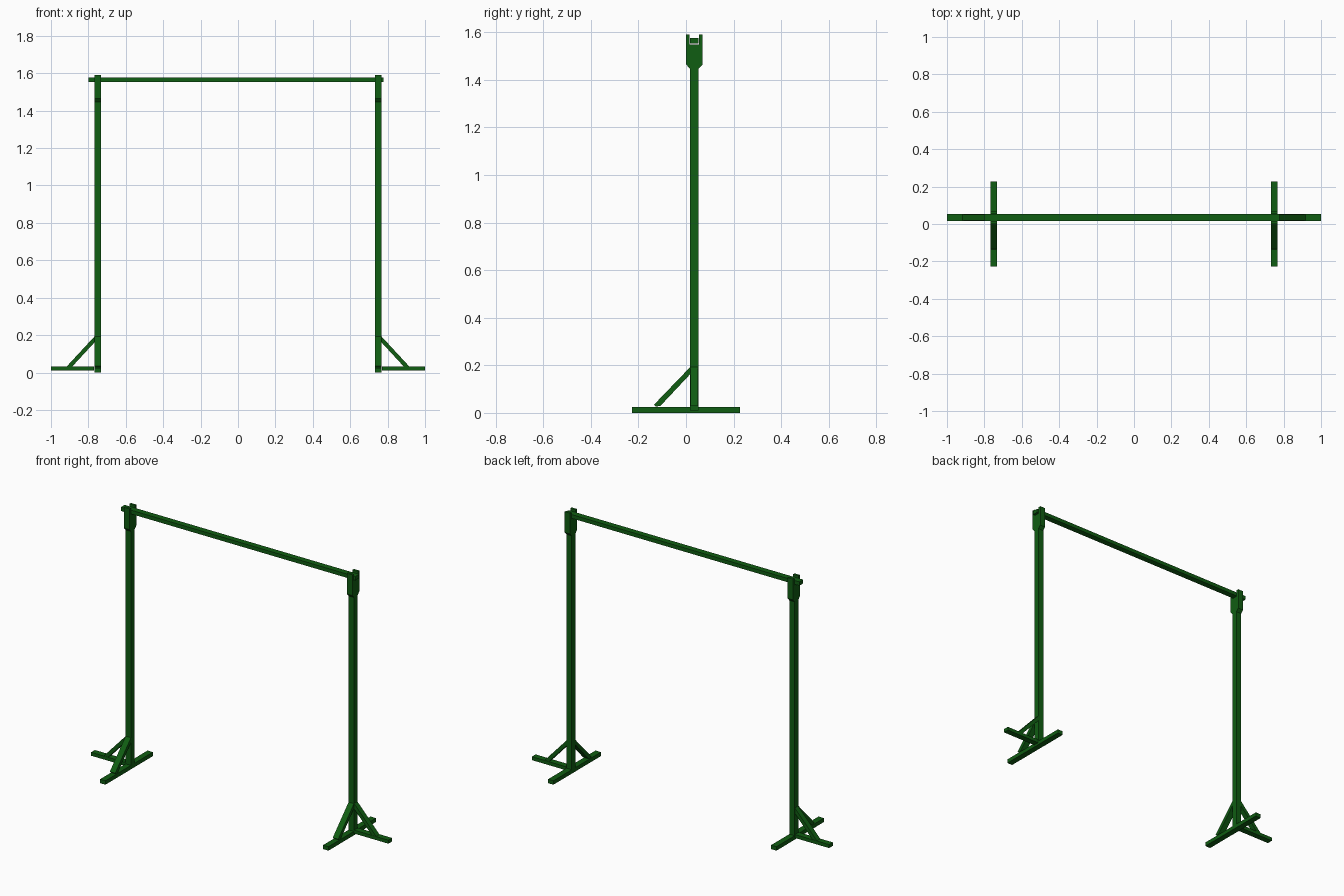
import bpy, bmesh
from mathutils import Vector

if "Cube" in bpy.data.objects:
    bpy.data.objects.remove(bpy.data.objects["Cube"])

green = bpy.data.materials.new("dark_green")
green.diffuse_color = (0.005, 0.11, 0.006, 1)
green.use_nodes = True
green.node_tree.nodes["Principled BSDF"].inputs["Base Color"].default_value = green.diffuse_color

POST_X, POST_Y, HALF = 0.75, 0.035, 0.018


def prism(name, profile, axis, lo, hi, mirror=True):
    """Extrude a 2D profile (other axis, z) along x or y; optionally mirror in x."""
    def point(p, d):
        return (d, p[0], p[1]) if axis == 'X' else (p[0], d, p[1])
    bm = bmesh.new()
    face = bm.faces.new([bm.verts.new(point(p, lo)) for p in profile])
    ext = bmesh.ops.extrude_face_region(bm, geom=[face])
    verts = [v for v in ext["geom"] if isinstance(v, bmesh.types.BMVert)]
    shift = Vector((hi - lo, 0, 0)) if axis == 'X' else Vector((0, hi - lo, 0))
    bmesh.ops.translate(bm, verts=verts, vec=shift)
    bmesh.ops.recalc_face_normals(bm, faces=bm.faces)
    mesh = bpy.data.meshes.new(name)
    bm.to_mesh(mesh)
    bm.free()
    mesh.materials.append(green)
    obj = bpy.data.objects.new(name, mesh)
    bpy.context.collection.objects.link(obj)
    if mirror:
        mod = obj.modifiers.new("mirror", 'MIRROR')
        mod.use_axis[0] = True
        mod.use_mirror_merge = False
    return obj


def rect(a, b, z0, z1):
    return [(a, z0), (b, z0), (b, z1), (a, z1)]


x0, x1 = POST_X - HALF, POST_X + HALF
y0, y1 = POST_Y - HALF, POST_Y + HALF

# Feet: a long cross foot and a short outward foot on each side
prism("cross_foot", rect(-0.228, 0.228, 0, 0.024), 'X', x0, x1)
prism("outward_foot", rect(0.77, 1.0, 0.011, 0.032), 'Y', y0, y1)

# Upright posts
prism("post", rect(y0, y1, 0.024, 1.448), 'X', x0, x1)

# Diagonal braces, one to the front and one outward
prism("front_brace", [(y0, 0.192), (-0.135, 0.034), (-0.126, 0.026),
                      (-0.107, 0.03), (y0, 0.162)], 'X', x0, x1)
prism("outward_brace", [(x1, 0.192), (0.918, 0.03), (0.888, 0.03),
                        (x1, 0.16)], 'Y', y0 + 0.002, y1 - 0.002)

# Forked heads that cradle the crossbar
half_fork = [(HALF, 1.446), (0.034, 1.464), (0.034, 1.59), (0.02, 1.59), (0.02, 1.549)]
fork = [(POST_Y + y, z) for y, z in half_fork]
fork += [(POST_Y - y, z) for y, z in reversed(half_fork)]
prism("fork_head", fork, 'X', x0, x1)

# Crossbar resting in the forks
prism("crossbar", rect(y0, y1, 1.553, 1.576), 'X', -0.8, 0.778, mirror=False)
